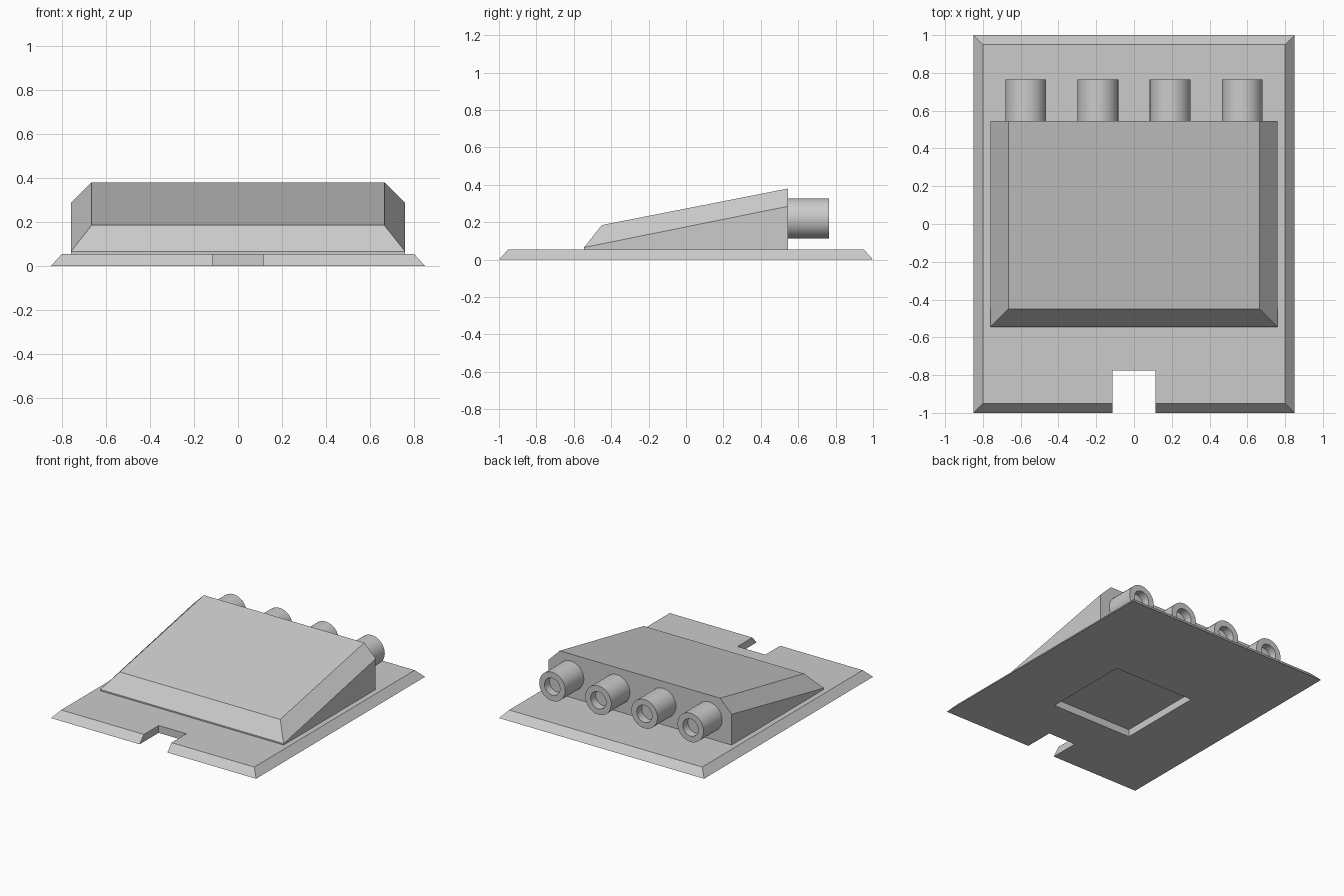
import bpy
import bmesh
import math
from mathutils import Matrix

default = bpy.data.objects.get("Cube")
if default:
    bpy.data.objects.remove(default, do_unlink=True)

# Single grey finish
grey = bpy.data.materials.new("plain grey")
grey.use_nodes = True
COLOUR = (0.6, 0.6, 0.6, 1)
grey.diffuse_color = COLOUR
shader = grey.node_tree.nodes["Principled BSDF"]
shader.inputs["Base Color"].default_value = COLOUR
shader.inputs["Roughness"].default_value = 0.7


def add_object(name, bm):
    bmesh.ops.recalc_face_normals(bm, faces=bm.faces)
    mesh = bpy.data.meshes.new(name)
    bm.to_mesh(mesh)
    bm.free()
    mesh.materials.append(grey)
    obj = bpy.data.objects.new(name, mesh)
    bpy.context.collection.objects.link(obj)
    return obj


def rectangle(half_x, front, back, z_front, z_back):
    return [(-half_x, front, z_front), (half_x, front, z_front),
            (half_x, back, z_back), (-half_x, back, z_back)]


def loft(name, rings):
    """Join a stack of four-cornered rings and cap both ends."""
    bm = bmesh.new()
    loops = [[bm.verts.new(p) for p in ring] for ring in rings]
    for low, high in zip(loops, loops[1:]):
        for i in range(4):
            j = (i + 1) % 4
            bm.faces.new((low[i], low[j], high[j], high[i]))
    bm.faces.new(loops[0][::-1])
    bm.faces.new(loops[-1])
    return add_object(name, bm)


def cut(obj, cutters):
    """Subtract the cutters, bake the result and discard them."""
    for cutter in cutters:
        cutter.hide_render = True
        mod = obj.modifiers.new("cut", "BOOLEAN")
        mod.operation = "DIFFERENCE"
        mod.solver = "EXACT"
        mod.object = cutter
    graph = bpy.context.evaluated_depsgraph_get()
    obj.data = bpy.data.meshes.new_from_object(obj.evaluated_get(graph))
    obj.modifiers.clear()
    for cutter in cutters:
        bpy.data.objects.remove(cutter, do_unlink=True)


# Base plate with sloping edges, a front notch and a square opening beneath
PLATE = 0.055
base = loft("base_plate", [rectangle(0.85, -1, 1, 0, 0),
                           rectangle(0.8, -0.95, 0.95, PLATE, PLATE)])
notch = loft("notch_cutter", [rectangle(0.115, -1.2, -0.775, z, z) for z in (-0.1, 0.2)])
opening = loft("opening_cutter", [rectangle(0.335, -0.455, 0.215, z, z) for z in (-0.1, 0.2)])
cut(base, [notch, opening])

# Wedge body: shallow front lip, tall back, chamfered sides and nose
FRONT, BACK = -0.545, 0.545
loft("wedge_body", [rectangle(0.76, FRONT, BACK, PLATE, PLATE),
                    rectangle(0.76, FRONT, BACK, 0.065, 0.285),
                    rectangle(0.665, -0.45, BACK, 0.185, 0.38)])


# Row of four blind tubes on the back, each a revolved profile
def tube(name, x):
    profile = [(0, BACK), (0.108, BACK), (0.108, 0.765),
               (0.064, 0.765), (0.064, 0.705), (0, 0.705)]
    bm = bmesh.new()
    verts = [bm.verts.new((r, y, 0)) for r, y in profile]
    edges = [bm.edges.new(pair) for pair in zip(verts, verts[1:])]
    bmesh.ops.spin(bm, geom=verts + edges, cent=(0, 0, 0), axis=(0, 1, 0),
                   angle=math.tau, steps=32, use_merge=True)
    bmesh.ops.remove_doubles(bm, verts=bm.verts, dist=0.0001)
    bmesh.ops.transform(bm, matrix=Matrix.Translation((x, 0, 0.22)), verts=bm.verts)
    return add_object(name, bm)


tubes = [tube(f"back_tube_{i + 1}", (i - 1.5) * 0.382) for i in range(4)]

# Smooth the round walls only
bpy.ops.object.select_all(action="DESELECT")
for obj in tubes:
    obj.select_set(True)
bpy.context.view_layer.objects.active = tubes[0]
bpy.ops.object.shade_smooth_by_angle(angle=math.radians(30))
